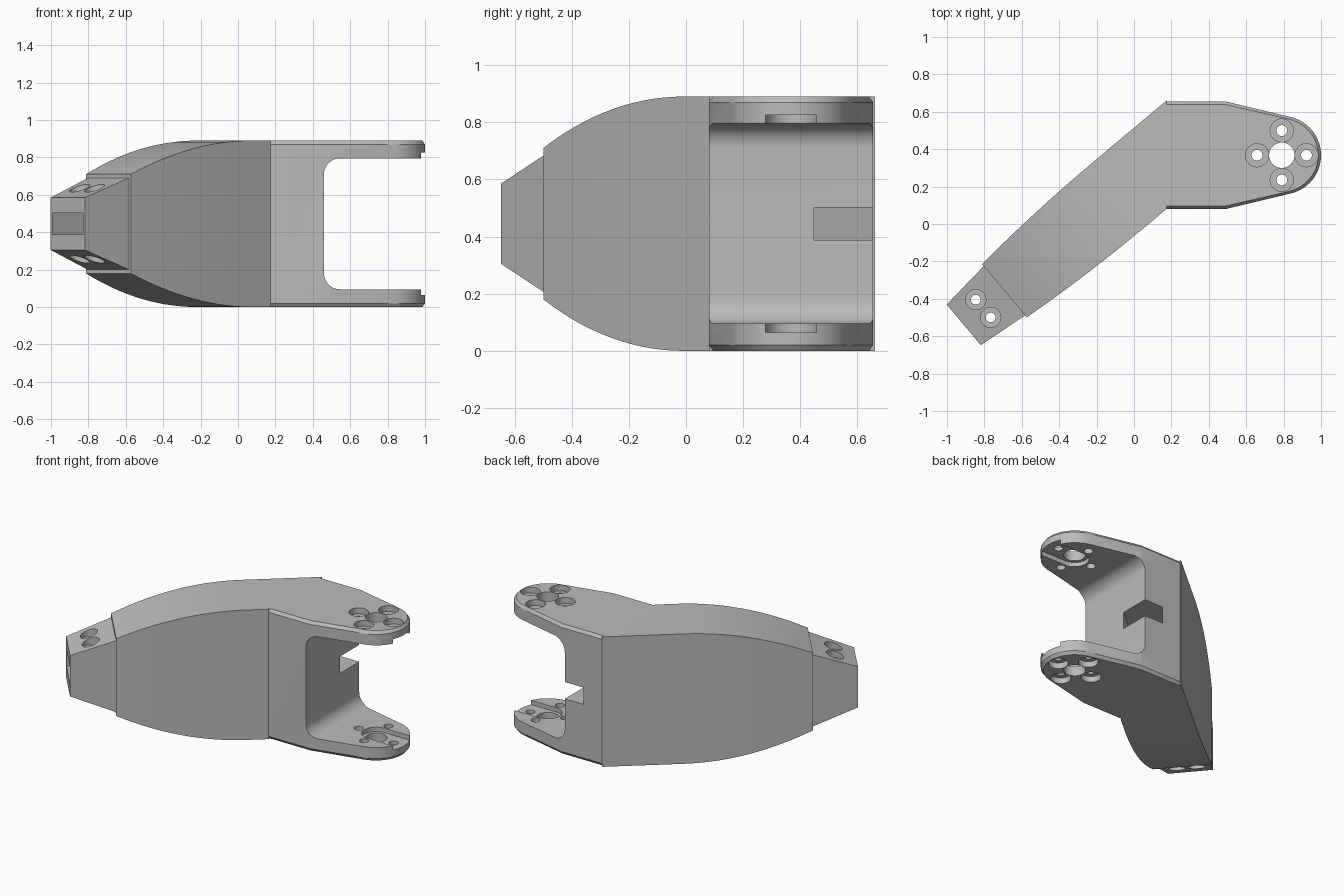
import bpy, bmesh, math

if "Cube" in bpy.data.objects:
    bpy.data.objects.remove(bpy.data.objects["Cube"])

grey = bpy.data.materials.new("plain_grey")
grey.use_nodes = True
grey.diffuse_color = (0.5, 0.5, 0.5, 1)
grey.node_tree.nodes["Principled BSDF"].inputs["Base Color"].default_value = grey.diffuse_color

MID = 0.445                      # mid height, everything mirrors about it
ANGLE = math.radians(40)         # heading of the arm
C, S = math.cos(ANGLE), math.sin(ANGLE)
AXIS = 0.172                     # sideways offset of the arm's centre line
JOINT = 0.175                    # x where arm meets fork
EYE = (0.79, 0.3675)             # centre of the fork's round ends


def arm_point(s, v, z):
    """Point at s along the arm and v to its left."""
    v += AXIS
    return (s * C - v * S, s * S + v * C, MID + z)


def loft(name, rings):
    """Closed solid through rings of equal point count."""
    bm = bmesh.new()
    rows = [[bm.verts.new(p) for p in ring] for ring in rings]
    n = len(rows[0])
    for a, b in zip(rows, rows[1:]):
        for i in range(n):
            j = (i + 1) % n
            bm.faces.new((a[i], a[j], b[j], b[i]))
    bm.faces.new(rows[0])
    bm.faces.new(rows[-1])
    bmesh.ops.recalc_face_normals(bm, faces=bm.faces)
    mesh = bpy.data.meshes.new(name)
    bm.to_mesh(mesh)
    bm.free()
    mesh.materials.append(grey)
    ob = bpy.data.objects.new(name, mesh)
    bpy.context.collection.objects.link(ob)
    return ob


def arc(cx, cy, r, start, end, steps):
    return [(cx + r * math.cos(math.radians(start + (end - start) * i / steps)),
             cy + r * math.sin(math.radians(start + (end - start) * i / steps)))
            for i in range(steps + 1)]


def prism(name, outline, z0, z1):
    return loft(name, [[(x, y, z) for x, y in outline] for z in (z0, z1)])


def drill(x, y, r, z0, z1):
    return prism("drill", arc(x, y, r, 0, 360, 32)[:-1], z0, z1)


def cut(ob, cutter):
    cutter.hide_render = True
    mod = ob.modifiers.new("cut", 'BOOLEAN')
    mod.operation = 'DIFFERENCE'
    mod.solver = 'EXACT'
    mod.object = cutter
    bpy.context.view_layer.objects.active = ob
    bpy.ops.object.modifier_apply(modifier=mod.name)
    bpy.data.objects.remove(cutter)


def mirrored(z0, z1):
    """The height span and its mirror about mid height."""
    return (z0, z1), (2 * MID - z1, 2 * MID - z0)


def box_ring(s, w, h):
    return [arm_point(s, v, z) for v, z in ((-w, -h), (w, -h), (w, h), (-w, h))]


def tunnel():
    return loft("tunnel", [box_ring(s, 0.125, 0.0575) for s in (-1.3, 1.3)])


# Arm: bulging sides, top and bottom, cut square where the fork begins
rings = []
STEPS = 14
for i in range(STEPS + 1):
    t = 1 - i / STEPS
    rings.append(box_ring(0.05 - 0.81 * t, 0.222 - 0.036 * t * t, MID - 0.18 * t * t))
rings.append([arm_point((JOINT + (v + AXIS) * S) / C, v, z)
              for v, z in ((-0.222, -MID), (0.222, -MID), (0.222, MID), (-0.222, MID))])
arm = loft("arm", rings)
cut(arm, tunnel())

# Tapered tip with two counterbored vertical holes
tip = loft("tapered_tip", [box_ring(-1.044, 0.142, 0.14), box_ring(-0.76, 0.172, 0.245)])
cut(tip, tunnel())
for v in (-0.062, 0.062):
    x, y, _ = arm_point(-0.908, v, 0)
    cut(tip, drill(x, y, 0.026, -0.5, 1.5))
    for z0, z1 in mirrored(0.59, 1.2):
        cut(tip, drill(x, y, 0.054, z0, z1))

# Fork: chamfered plan outline
outline = [(JOINT, 0.655), (JOINT, 0.08), (0.49, 0.08)]
outline += arc(*EYE, 0.21, -77, 77, 28) + [(0.49, 0.655)]


def fork_ring(z, inset):
    kx, ky = 1 - inset / 0.825, 1 - inset / 0.2875
    return [(JOINT + (x - JOINT) * kx, EYE[1] + (y - EYE[1]) * ky, z) for x, y in outline]


fork = loft("fork", [fork_ring(0, 0.015), fork_ring(0.02, 0),
                     fork_ring(0.87, 0), fork_ring(0.89, 0.015)])

# Opening between the two plates, with rounded inner corners
profile = [(1.3, 0.795), *arc(0.545, 0.71, 0.085, 90, 180, 10),
           *arc(0.545, 0.18, 0.085, 180, 270, 10), (1.3, 0.095)]
cut(fork, loft("opening", [[(x, y, z) for x, z in profile] for y in (-0.5, 1.5)]))
cut(fork, tunnel())

# Keyed slot inside each plate, open at the rounded end
slot = arc(*EYE, 0.09, 90, 270, 20) + [(1.3, EYE[1] - 0.09), (1.3, EYE[1] + 0.09)]
for z0, z1 in mirrored(0.7, 0.825):
    cut(fork, prism("slot", slot, z0, z1))

# Centre bore and four counterbored holes
cut(fork, drill(*EYE, 0.068, -0.5, 1.5))
for dx, dy in ((1, 0), (0, 1), (-1, 0), (0, -1)):
    x, y = EYE[0] + 0.132 * dx, EYE[1] + 0.132 * dy
    cut(fork, drill(x, y, 0.029, -0.5, 1.5))
    for z0, z1 in mirrored(0.85, 1.2):
        cut(fork, drill(x, y, 0.062, z0, z1))

# Smooth the curved faces, keep the edges crisp
bpy.ops.object.select_all(action='DESELECT')
for ob in (arm, tip, fork):
    ob.select_set(True)
bpy.context.view_layer.objects.active = fork
bpy.ops.object.shade_smooth_by_angle(angle=math.radians(25))
